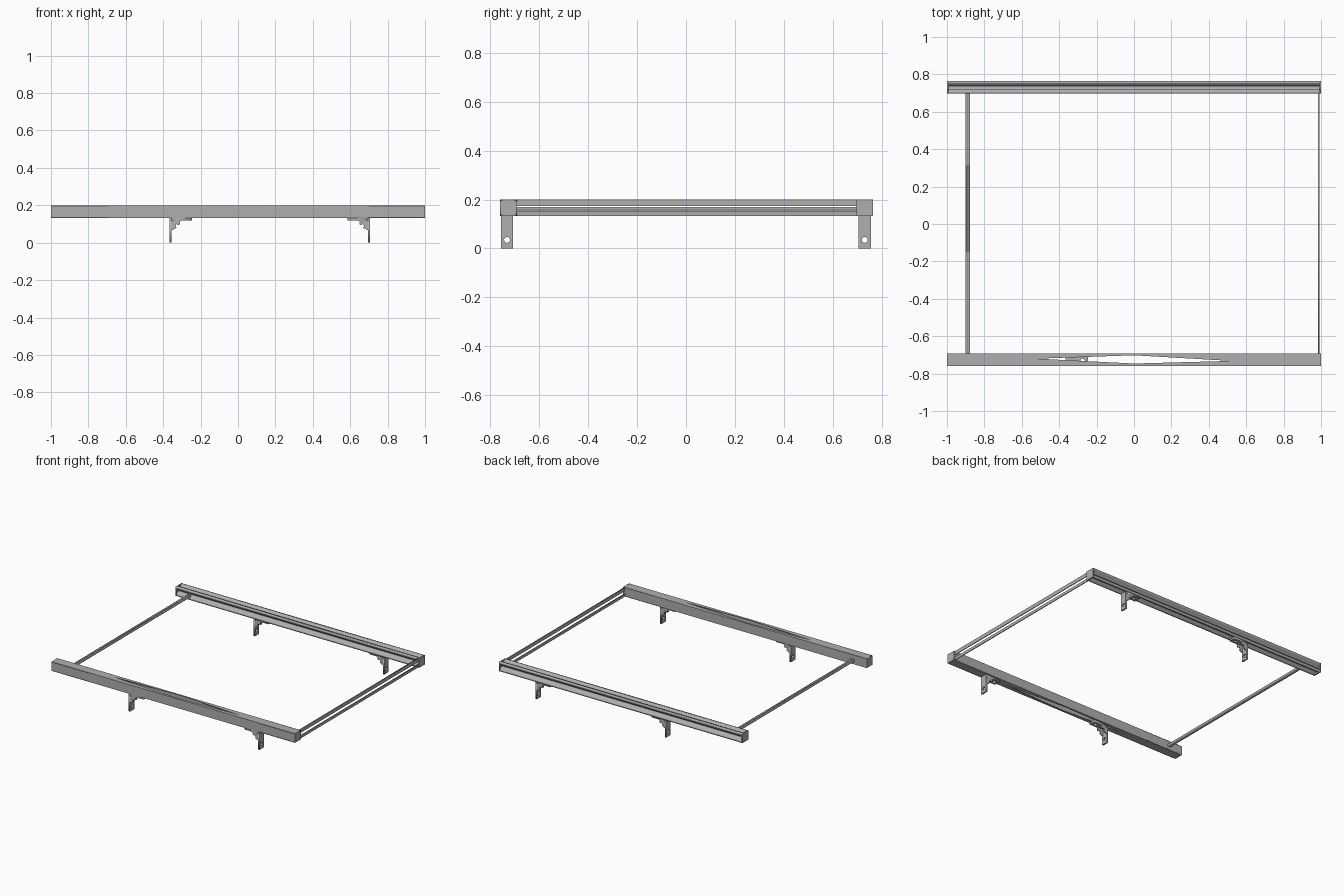
import bpy, math
from mathutils import Matrix, Vector

cube = bpy.data.objects.get("Cube")
if cube:
    bpy.data.objects.remove(cube)

metal = bpy.data.materials.new("brushed_grey_metal")
metal.use_nodes = True
grey = (0.43, 0.43, 0.43, 1)
metal.diffuse_color = grey
metal.node_tree.nodes["Principled BSDF"].inputs["Base Color"].default_value = grey

# Planes for flat outlines: columns are outline u, outline v, thickness direction
PLANES = {"xy": ((1, 0, 0), (0, 1, 0), (0, 0, 1)),
          "xz": ((1, 0, 0), (0, 0, 1), (0, -1, 0)),
          "yz": ((0, 1, 0), (0, 0, 1), (1, 0, 0))}


def plate(name, plane, outlines, centre, thickness):
    """Extrude filled outlines; inner outlines become holes."""
    curve = bpy.data.curves.new(name, "CURVE")
    curve.dimensions = "2D"
    curve.fill_mode = "BOTH"
    curve.extrude = thickness / 2
    for points in outlines:
        spline = curve.splines.new("POLY")
        spline.points.add(len(points) - 1)
        for p, (u, v) in zip(spline.points, points):
            p.co = (u, v, 0, 1)
        spline.use_cyclic_u = True
    temp = bpy.data.objects.new(name, curve)
    bpy.context.collection.objects.link(temp)
    bpy.context.view_layer.update()
    graph = bpy.context.evaluated_depsgraph_get()
    mesh = bpy.data.meshes.new_from_object(temp.evaluated_get(graph))
    bpy.data.objects.remove(temp)
    axes = Matrix([Vector(a) for a in PLANES[plane]]).transposed().to_4x4()
    mesh.transform(Matrix.Translation(centre) @ axes)
    mesh.materials.clear()
    mesh.materials.append(metal)
    obj = bpy.data.objects.new(name, mesh)
    bpy.context.collection.objects.link(obj)
    return obj


def rect(u0, u1, v0, v1):
    return [(u0, v0), (u1, v0), (u1, v1), (u0, v1)]


def circle(u, v, r, n=16):
    return [(u + r * math.cos(math.tau * i / n), v + r * math.sin(math.tau * i / n))
            for i in range(n)]


BOTTOM, TOP, HALF = 0.132, 0.2, 0.034
MID = (BOTTOM + TOP) / 2
RAIL_Y = 0.727

# Back rail: square extrusion with a slot in every side
side = [(-HALF, HALF), (-0.018, HALF), (-0.018, 0.027), (-0.008, 0.027),
        (-0.008, 0.018), (0.008, 0.018), (0.008, 0.027), (0.018, 0.027), (0.018, HALF)]
profile = []
for k in range(4):
    c, s = math.cos(-k * math.pi / 2), math.sin(-k * math.pi / 2)
    profile += [(u * c - v * s, u * s + v * c) for u, v in side]
plate("back_rail", "yz", [profile], (0, RAIL_Y + 0.004, MID), 1.99)

# Front rail: hollow tube with long diamond openings above and below
FRONT_Y = -RAIL_Y + 0.001
diamond = [(-0.52, 0.006), (0, 0.024), (0.52, -0.006), (0, -0.02)]
WALL = 0.003
for name, z in (("front_rail_top", TOP - WALL / 2), ("front_rail_bottom", BOTTOM + WALL / 2)):
    plate(name, "xy", [rect(-1, 1, -HALF, HALF), diamond], (0, FRONT_Y, z), WALL)
for name, y in (("front_rail_outer_wall", -HALF + WALL / 2),
                ("front_rail_inner_wall", HALF - WALL / 2)):
    plate(name, "xz", [rect(-1, 1, BOTTOM, TOP)], (0, FRONT_Y + y, 0), WALL)

# End caps
for label, y in (("front", FRONT_Y), ("back", RAIL_Y + 0.004)):
    for end, x in (("right", -0.996), ("left", 0.996)):
        plate(label + "_" + end + "_end_cap", "yz", [rect(-HALF, HALF, BOTTOM, TOP)],
              (x, y, 0), 0.008)

# Left side: two thin strips with a gap between
for name, z0, z1 in (("left_lower_strip", BOTTOM, 0.153), ("left_upper_strip", 0.173, TOP)):
    plate(name, "yz", [rect(-0.695, 0.7, z0, z1)], (0.988, 0, 0), 0.006)

# Right side: slim cross bar with a shallow groove
bar = [(-0.012, 0), (0.012, 0), (0.012, 0.014), (0.004, 0.014),
       (0.004, 0.009), (-0.004, 0.009), (-0.004, 0.014), (-0.012, 0.014)]
plate("right_cross_bar", "xz", [bar], (-0.888, 0, 0.156), 1.395)

# Mounting brackets: drilled leg, flange and two notched gussets
for row, y in (("front", -0.732), ("back", 0.731)):
    for label, x, d in (("right", -0.367, 1), ("left", 0.707, -1)):
        name = row + "_" + label + "_bracket"
        plate(name + "_leg", "yz", [rect(-0.025, 0.025, 0, BOTTOM), circle(0, 0.035, 0.012)],
              (x + d * 0.006, y, 0), 0.012)
        plate(name + "_flange", "xy",
              [rect(-0.06, 0.06, -0.025, 0.025), circle(d * 0.03, 0, 0.012)],
              (x + d * 0.062, y, 0.125), 0.014)
        gusset = [(0.01, 0.12), (0.07, 0.12), (0.055, 0.112), (0.058, 0.1), (0.048, 0.093),
                  (0.04, 0.1), (0.032, 0.09), (0.038, 0.08), (0.028, 0.074), (0.01, 0.065)]
        for edge, dy in (("front", -0.021), ("back", 0.021)):
            plate(name + "_" + edge + "_gusset", "xz", [[(d * u, v) for u, v in gusset]],
                  (x, y + dy, 0), 0.007)
